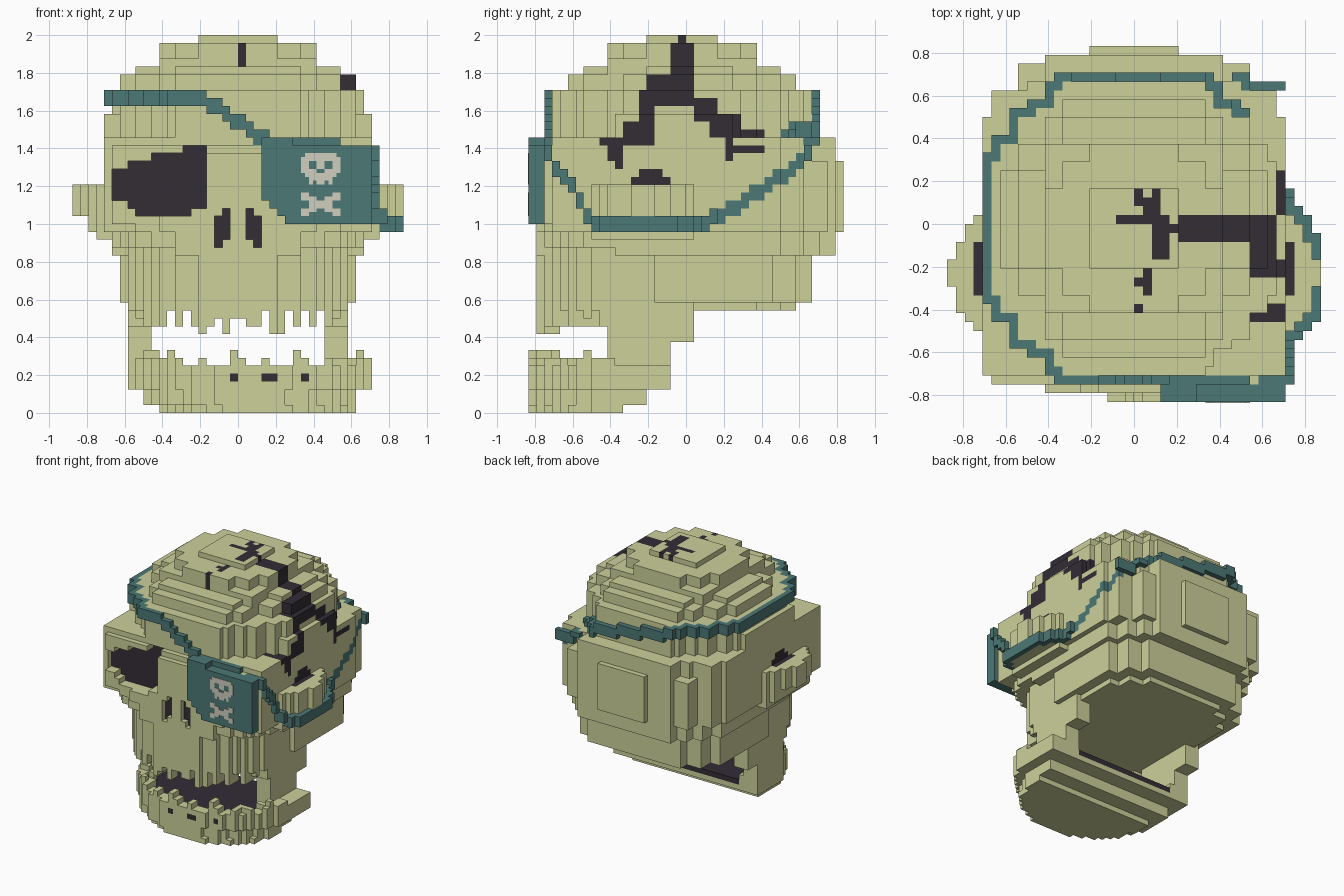
import bpy, bmesh

if "Cube" in bpy.data.objects:
    bpy.data.objects.remove(bpy.data.objects["Cube"])

U = 1 / 24                      # edge of one block
cells = {}                      # (x, y, z) -> [part, material slot]
BONE, DARK, TEAL, PALE = range(4)


def material(name, rgb):
    lin = [((c / 255 + 0.055) / 1.055) ** 2.4 for c in rgb] + [1]
    m = bpy.data.materials.new(name)
    m.use_nodes = True
    m.diffuse_color = lin
    m.node_tree.nodes["Principled BSDF"].inputs["Base Color"].default_value = lin
    return m


mats = [material("bone", (205, 209, 154)), material("dark_hollow", (51, 45, 53)),
        material("teal_cloth", (76, 120, 118)), material("pale_emblem", (208, 207, 190))]


def fill(part, mat, x0, x1, y0, y1, z0, z1, rule=None):
    for x in range(x0, x1):
        for y in range(y0, y1):
            for z in range(z0, z1):
                if rule is None or rule(x + .5, y + .5):
                    cells[x, y, z] = [part, mat]


def paint(mat, x0, x1, y0, y1, z0, z1):
    for (x, y, z), c in cells.items():
        if x0 <= x < x1 and y0 <= y < y1 and z0 <= z < z1:
            c[1] = mat


def arch(xc, hx, front, back=0, p=2.1, mid=-9):
    """Dental arch: rounded at the front, straight-sided behind."""
    def inside(x, y):
        if y > back or abs(x - xc) > hx:
            return False
        return y > mid or (abs(x - xc) / hx) ** p + ((mid - y) / (mid - front)) ** p <= 1
    return inside


def lerp(points, t):
    if t <= points[0][0]:
        return points[0][1]
    for (a, u), (b, v) in zip(points, points[1:]):
        if t <= b:
            return u + (v - u) * (t - a) / (b - a)
    return points[-1][1]


# Cranium: slabs (z0, z1), each a union of boxes (half width, y0, y1)
CROWN = [(47, 48, [(5, -5, 4)]),
         (45, 47, [(10, -5, 4), (8, -8, 7), (5, -10, 9)]),
         (44, 45, [(10, -10, 9)]),
         (43, 44, [(13, -5, 6), (10, -10, 9), (8, -13, 12)]),
         (41, 43, [(15, -5, 6), (13, -8, 9), (10, -13, 12), (8, -15, 14)]),
         (35, 41, [(16, -8, 7), (15, -10, 9), (13, -13, 12), (11, -14, 13), (9, -16, 15),
                   (8, -17, 16)])]
BASE = [(35, 38, [(17, -9, 6)]),
        (32, 35, [(17, -17, 12), (16, -17, 15), (12, -17, 16), (10, -17, 19)]),
        (23, 32, [(17, -17, 12), (16, -17, 15), (13, -17, 18), (10, -17, 19), (5, -17, 20)]),
        (20, 23, [(16, -9, 12), (14, -9, 15), (12, -9, 17), (10, -9, 19)]),
        (14, 20, [(15, -4, 11), (13, -6, 14), (10, -6, 16)]),
        (13, 14, [(13, -2, 9), (11, -4, 12), (8, -4, 14)])]
for z0, z1, boxes in CROWN + BASE:
    for hx, y0, y1 in boxes:
        fill("cranium", BONE, -hx, hx, y0, y1, z0, z1)

# Face: brow and nose bridge, then the cheeks and upper jaw narrowing downward
for x0, x1, y0, z0, z1 in [(-17, 17, -17, 25, 35), (-16, 14, -18, 24, 34), (-8, 8, -19, 20, 33)]:
    fill("face", BONE, x0, x1, y0, -6, z0, z1)
for hx, z0, z1, p in [(17, 23, 25, 3.5), (16, 21, 23, 2.8), (14, 13, 21, 2.3)]:
    fill("face", BONE, -hx, hx, -19, 0, z0, z1, arch(0, hx, -19, 0, p))

# Upper teeth hang from the rim of the arch
upper, upper_in = arch(0, 14, -19, p=2.3), arch(0, 11, -17.2, p=2.3)
TOP = "11313101202211300313131"
for x in range(-14, 14):
    for y in range(-19, -10):
        if upper(x + .5, y + .5) and not upper_in(x + .5, y + .5):
            low = 10 + int(TOP[x + 11]) if -11 <= x <= 11 else (13, 11, 13, 12)[y % 4]
            fill("upper_teeth", BONE, x, x + 1, y, y + 1, low, 13)

# Cheekbones: arches that bulge from each side
for s in (-1, 1):
    for z0, z1, reach in [(25, 29, 21), (23, 25, 20 if s > 0 else 19), (22, 23, 18)]:
        for hx, y0, y1 in [(18, -12, 1), (19, -11, 0), (20, -10, -2), (21, -7, -4)]:
            if hx <= reach:
                a, b = sorted((s * 16, s * hx))
                fill("cheekbones", BONE, a, b, y0, y1, z0, z1)

# Lower jaw: shifted to one side, with a dark floor inside the tooth row
for z0, z1, xc, hx, back in [(0, 1, 2.5, 12.5, -8), (1, 3, 1.5, 13.5, -5), (3, 6, 2, 15, -2)]:
    fill("lower_jaw", BONE, -14, 18, -20, back, z0, z1, arch(xc, hx, -20, back))
lower, lower_in = arch(2, 15, -20, -2), arch(2, 12, -18, -1)
for x in range(-14, 18):
    for y in range(-20, -2):
        if lower_in(x + .5, y + .5):
            cells.pop((x, y, 5), None)
            cells[x, y, 4] = ["lower_jaw", DARK]
        elif lower(x + .5, y + .5) and y < -9:
            k = x if y < -16 else y
            fill("lower_teeth", BONE, x, x + 1, y, y + 1, 6, 6 + (1, 0, 0, 1, 0, 0, 0, 2)[k % 8]
                 + (abs(x - 2) > 12))
for x0, x1 in [(-1, 0), (3, 5), (8, 9)]:
    paint(DARK, x0, x1, -20, -18, 4, 5)

# Jaw branches join the jaw to the skull
for x0, x1 in [(-14, -11), (11, 14)]:
    fill("jaw_branches", BONE, x0, x1, -10, 1, 9, 20)
    fill("jaw_branches", BONE, x0, x1, -10, -2, 3, 9)

# Eye socket and nostrils: sunk into the face with dark backs
holes = [(-7, -4, 33), (-11, -4, 32), (-14, -4, 31), (-14, -4, 26), (-13, -6, 25)]
holes += [(-16, -4, z) for z in range(27, 31)]
holes += [(s, s + 1, z) for s in (-3, 2) for z in range(21, 25)]
holes += [(s, s + 1, z) for s in (-2, 1) for z in range(22, 26)]
for x0, x1, z in holes:
    deep = -16 if x0 < -3 else -18
    for x in range(x0, x1):
        for y in range(-20, deep):
            cells.pop((x, y, z), None)
        for y in range(deep, deep + 2):
            cells[x, y, z] = ["face", DARK]

# Dark hollows above the cheekbones
for s in (-18, 17):
    paint(DARK, s, s + 1, -8, -2, 28, 29)
for s in (-17, 15):
    paint(DARK, s, s + 2, -7, -2, 29, 30)
    paint(DARK, s, s + 2, -6, -3, 30, 31)

# Crack down the left side: (y0, y1, z0, z1)
for y0, y1, z0, z1 in [
        (-2, 1, 39, 47), (-5, -2, 39, 43), (-6, -4, 37, 41), (-6, -4, 34, 39), (-8, -6, 34, 37),
        (-11, -8, 34, 35), (-10, -8, 32, 34), (-9, -8, 31, 32), (1, 4, 37, 40), (3, 7, 35, 38),
        (7, 10, 35, 36), (5, 6, 32, 35), (6, 10, 33, 34)]:
    paint(DARK, 10 if z0 > 38 else 12, 18, y0, y1, z0, min(z1, 44))
# Crack across the crown: (x0, x1, y0, y1)
for x0, x1, y0, y1 in [
        (5, 13, -2, 1), (4, 5, -1, 0), (2, 4, -3, 1), (2, 4, -4, -2), (1, 2, -8, -5),
        (0, 1, -7, -6), (0, 1, -11, -9), (1, 3, 0, 2), (-2, 1, 0, 1), (2, 3, 2, 4),
        (0, 2, 2, 3), (0, 1, 3, 4)]:
    paint(DARK, x0, x1, y0, y1, 44, 48)

# Eye patch: a plate whose inner lower corner is cut in steps
for z in range(24, 34):
    fill("eye_patch", TEAL, max(3, 7 - max(0, z - 23)), 17, -20, -18, z, z + 1)
fill("eye_patch", TEAL, 3, 7, -20, -17, 34, 35)

# Strap: a band wrapped one block outside the skull, tilted down on the left side
SIDE = [(-18, 32), (-16, 29), (-14, 26), (-12, 23), (2, 23), (7, 26), (13, 30), (16, 33)]


def strap_height(x, y):
    if x > 12:
        return lerp(SIDE, y)
    if y < -8:
        return lerp([(-5, 39), (4, 33)], x)
    return lerp([(-10, 39), (10, 35), (13, 33)], x) if y > 8 else 39


solid = set(cells)
for x in range(-21, 21):
    for y in range(-18, 20):
        z0 = round(strap_height(x, y))
        for z in range(z0, z0 + 2):
            near = any((x + i, y + j, z) in solid for i in (-1, 0, 1) for j in (-1, 0, 1))
            # Behind the cheekbone the band lies flush in the skull wall
            flush = 4 <= y < 15
            if x > 12 and flush:
                if (x, y, z) in solid and (x + 1, y, z) not in solid:
                    cells[x, y, z] = ["strap", TEAL]
            elif near and (x, y, z) not in solid:
                cells[x, y, z] = ["strap", TEAL]


# Turn each part into a mesh of its exposed block faces
def add_object(name, bm):
    me = bpy.data.meshes.new(name)
    bm.to_mesh(me)
    bm.free()
    for m in mats:
        me.materials.append(m)
    bpy.context.collection.objects.link(bpy.data.objects.new(name, me))


for part in sorted({c[0] for c in cells.values()}):
    bm, verts = bmesh.new(), {}
    for cell, (name, mat) in cells.items():
        if name != part:
            continue
        for axis in range(3):
            for side in (0, 1):
                n = list(cell)
                n[axis] += 2 * side - 1
                if tuple(n) in cells:
                    continue
                quad = []
                for i, j in ((0, 0), (1, 0), (1, 1), (0, 1))[::1 if side else -1]:
                    c = list(cell)
                    c[axis] += side
                    c[(axis + 1) % 3] += i
                    c[(axis + 2) % 3] += j
                    c = tuple(c)
                    if c not in verts:
                        verts[c] = bm.verts.new([k * U for k in c])
                    quad.append(verts[c])
                bm.faces.new(quad).material_index = mat
    add_object(part, bm)

# Emblem on the patch: thin plates in half-size blocks
EMBLEM = [".########.", "##########", "##..##..##", "##..##..##", "####..####", ".########.",
          "..######..", "..#.##.#..", "", "", "##......##", "####..####", "..######..",
          "..######..", "####..####", "##......##"]
bm = bmesh.new()
for r, row in enumerate(EMBLEM):
    for c, mark in enumerate(row):
        if mark == "#":
            cube = bmesh.ops.create_cube(bm, size=1)["verts"]
            bmesh.ops.scale(bm, vec=(U / 2, 0.006, U / 2), verts=cube)
            bmesh.ops.translate(bm, verts=cube, vec=(
                (8.25 + c / 2) * U, -20 * U, (32.75 - r / 2) * U))
for f in bm.faces:
    f.material_index = PALE
add_object("patch_emblem", bm)
